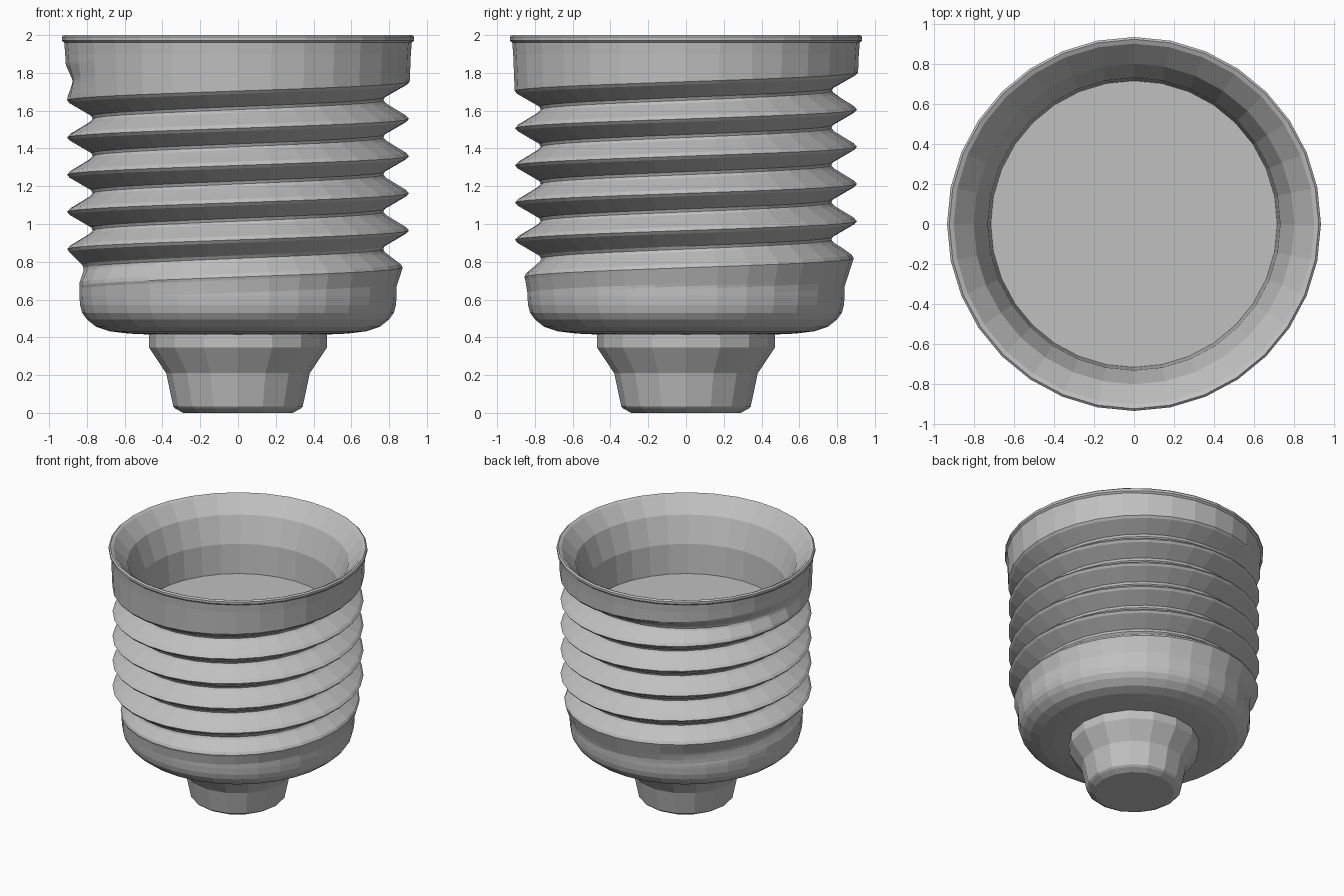
import bpy, bmesh
from math import pi, cos, sin

cube = bpy.data.objects.get("Cube")
if cube:
    bpy.data.objects.remove(cube, do_unlink=True)

# Single grey metal
metal = bpy.data.materials.new("grey metal")
metal.use_nodes = True
GREY = (0.53, 0.53, 0.53, 1)
metal.diffuse_color = GREY
metal.node_tree.nodes["Principled BSDF"].inputs["Base Color"].default_value = GREY

SEGMENTS = 32
PITCH = 0.197
FIRST_CREST = 0.67          # height of the first crest at -x
THREAD_LOW, THREAD_HIGH = 0.62, 1.9
DEPTH = 0.135

# One thread period: (fraction of pitch above the crest, fraction of depth)
THREAD = [(0, 0), (0.1, 0.13), (0.25, 0.5), (0.42, 0.9), (0.5, 1),
          (0.58, 0.95), (0.92, 0.1)]

# Ring profiles (radius, height) below and above the thread
SHOULDER = [(0.3, 0.415), (0.47, 0.415), (0.58, 0.42), (0.68, 0.432),
            (0.75, 0.455), (0.8, 0.495), (0.825, 0.53), (0.836, 0.57)]
RIM = [(0.92, 1.96), (0.933, 1.972), (0.933, 1.99), (0.922, 2.0),
       (0.9, 1.99), (0.8, 1.88), (0.73, 1.68), (0.715, 1.45)]
STEM = [(0.42, 0.43), (0.47, 0.414), (0.47, 0.345), (0.38, 0.21),
        (0.343, 0.035), (0.33, 0.022), (0.29, 0)]


def clamp(v, low, high):
    return max(low, min(high, v))


def crest_radius(z):
    """Outer envelope, widening from the shoulder to the collar."""
    lower = 0.84 + 0.065 * clamp((z - 0.67) / 0.2, 0, 1)
    return lower + 0.01 * clamp((z - 1.65) / 0.25, 0, 1)


def groove_weight(turn):
    """The groove fades in at the shoulder and out under the collar."""
    return clamp((turn + 0.2) / 0.5, 0, 1) * clamp((5.08 - turn) / 0.33, 0, 1)


def thread_column(fraction):
    points = []
    for k in range(-2, 7):
        turn = k + fraction
        for rise, cut in THREAD:
            z = clamp(FIRST_CREST + PITCH * (turn + rise), THREAD_LOW, THREAD_HIGH)
            points.append((crest_radius(z) - DEPTH * cut * groove_weight(turn), z))
    return points


def build(name, columns, cap_start=False, cap_end=False):
    """Skin a list of (radius, height) columns spread round the z axis."""
    bm = bmesh.new()
    count = len(columns) - 1
    grid = []
    for i, column in enumerate(columns):
        a = -pi + 2 * pi * i / count
        grid.append([bm.verts.new((r * cos(a), r * sin(a), z)) for r, z in column])
    for left, right in zip(grid, grid[1:]):
        for j in range(len(left) - 1):
            bm.faces.new((left[j], right[j], right[j + 1], left[j + 1]))
    if cap_start:
        bm.faces.new([c[0] for c in grid[:-1]])
    if cap_end:
        bm.faces.new([c[-1] for c in grid[:-1]])
    bmesh.ops.remove_doubles(bm, verts=bm.verts, dist=0.0005)
    bmesh.ops.dissolve_degenerate(bm, edges=bm.edges, dist=0.0005)
    bmesh.ops.recalc_face_normals(bm, faces=bm.faces)
    mesh = bpy.data.meshes.new(name)
    bm.to_mesh(mesh)
    bm.free()
    mesh.materials.append(metal)
    obj = bpy.data.objects.new(name, mesh)
    bpy.context.collection.objects.link(obj)
    return obj


# Threaded shell with rounded shoulder, collar and recessed floor
build("threaded_shell",
      [SHOULDER + thread_column(i / SEGMENTS) + RIM for i in range(SEGMENTS + 1)],
      cap_start=True, cap_end=True)

# Tapered contact stem underneath
build("contact_stem", [STEM] * 17, cap_start=True, cap_end=True)
